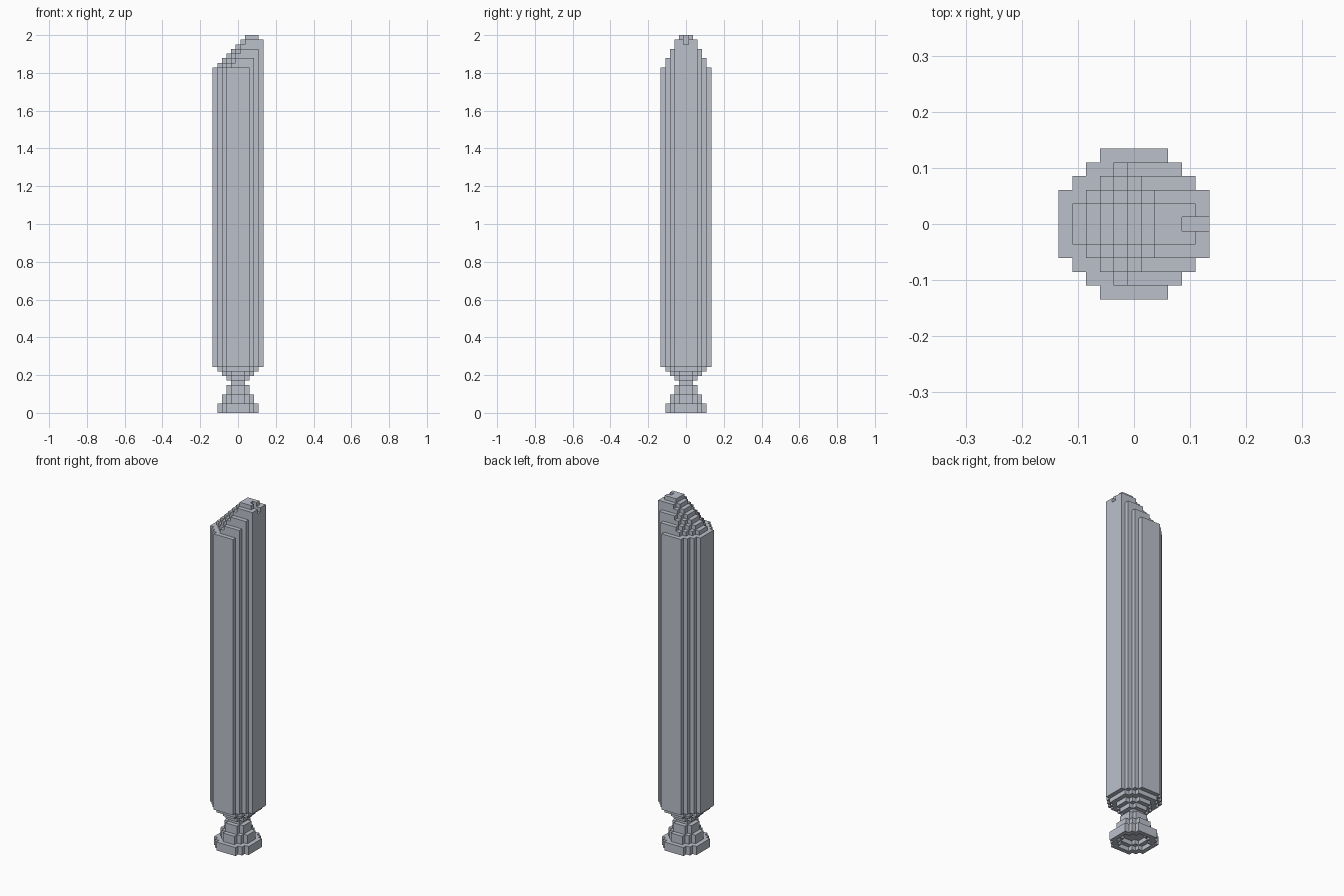
import bpy, bmesh
from mathutils import Vector

if "Cube" in bpy.data.objects:
    bpy.data.objects.remove(bpy.data.objects["Cube"])

V = 2 / 82  # block size

mat = bpy.data.materials.new("pale grey")
mat.diffuse_color = (0.50, 0.53, 0.59, 1)
mat.use_nodes = True
mat.node_tree.nodes["Principled BSDF"].inputs["Base Color"].default_value = mat.diffuse_color


def disc(i, j, width):
    return i * i + j * j <= (width / 2) ** 2


# (top layer, disc width) from the ground up
STEPS = [(2, 9), (4, 7), (6, 5), (7, 3), (8, 5), (9, 7), (10, 9), (75, 11)]


def top_height(i, j):
    """Slanted, ridged point that climbs towards +x."""
    a = abs(j)
    start, end = max(a, 1) - 5, min(2, 4 - a)
    h = 75 + max(0, min(i, end) - start + 1)
    if i == 5:
        h = min(h, 81)
    if j == 0 and i >= 4:      # notch in the tip
        h = 80
    return h


def filled(i, j, k):
    if k < 0:
        return False
    if k < 2 and disc(i, j, 7 - 2 * k):   # stepped hollow under the foot
        return False
    for top, width in STEPS:
        if k < top:
            return disc(i, j, width)
    return disc(i, j, 11) and k < top_height(i, j)


DIRS = [Vector(d) for d in ((1, 0, 0), (-1, 0, 0), (0, 1, 0), (0, -1, 0), (0, 0, 1), (0, 0, -1))]


def build(name, k0, k1):
    """Skin the exposed block faces between two layers, merging flat areas."""
    bm = bmesh.new()
    for k in range(k0, k1):
        for i in range(-5, 6):
            for j in range(-5, 6):
                if not filled(i, j, k):
                    continue
                c = Vector((i, j, k + 0.5))
                for d in DIRS:
                    if filled(i + int(d.x), j + int(d.y), k + int(d.z)):
                        continue
                    u = Vector((d.y, d.z, d.x))
                    w = d.cross(u)
                    pts = [c + (d + u * a + w * b) / 2 for a, b in ((-1, -1), (1, -1), (1, 1), (-1, 1))]
                    bm.faces.new([bm.verts.new(p * V) for p in pts])
    bmesh.ops.remove_doubles(bm, verts=bm.verts[:], dist=V * 0.01)
    bmesh.ops.dissolve_limit(bm, angle_limit=0.01, verts=bm.verts[:], edges=bm.edges[:])
    me = bpy.data.meshes.new(name)
    bm.to_mesh(me)
    bm.free()
    me.materials.append(mat)
    bpy.context.collection.objects.link(bpy.data.objects.new(name, me))


build("foot", 0, 6)
build("neck", 6, 10)
build("shaft", 10, 75)
build("slanted_tip", 75, 82)
